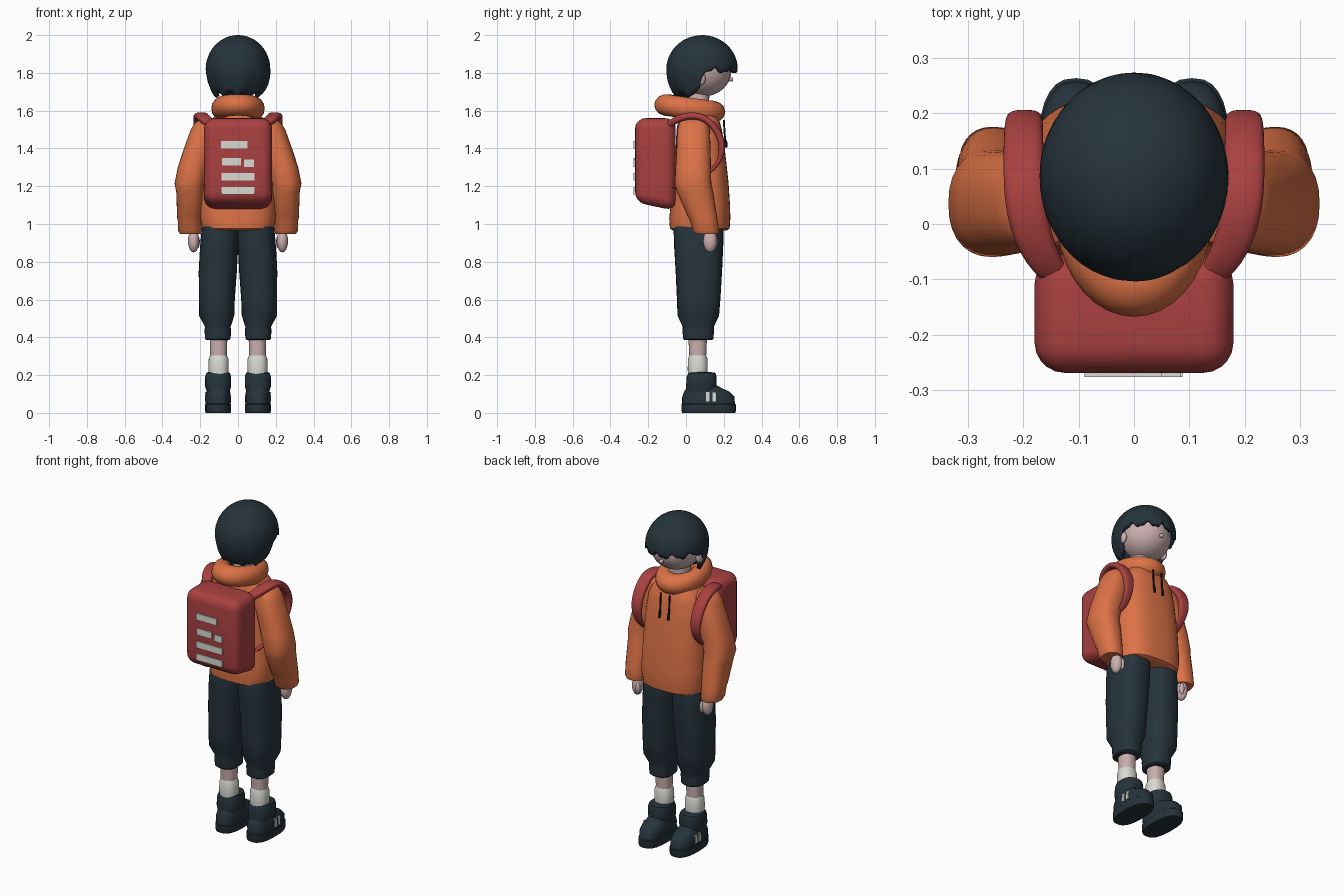
import bpy, bmesh, math
from mathutils import Vector, Matrix

if "Cube" in bpy.data.objects:
    bpy.data.objects.remove(bpy.data.objects["Cube"], do_unlink=True)


def material(name, r, g, b):
    m = bpy.data.materials.new(name)
    m.use_nodes = True
    m.diffuse_color = (r, g, b, 1)
    bsdf = next(n for n in m.node_tree.nodes if n.type == "BSDF_PRINCIPLED")
    bsdf.inputs["Base Color"].default_value = (r, g, b, 1)
    return m


navy = material("dark_navy", .019, .033, .044)
orange = material("orange", .72, .17, .062)
red = material("red", .40, .052, .052)
skin = material("skin", .60, .43, .43)
pale = material("off_white", .70, .70, .65)
black = material("black", .008, .01, .012)


def finish(name, bm, mat, mirror=False, subdiv=0, angle=40):
    """Turn a bmesh into a smooth shaded object."""
    bmesh.ops.recalc_face_normals(bm, faces=bm.faces)
    mesh = bpy.data.meshes.new(name)
    bm.to_mesh(mesh)
    bm.free()
    mesh.materials.append(mat)
    ob = bpy.data.objects.new(name, mesh)
    bpy.context.collection.objects.link(ob)
    bpy.ops.object.select_all(action="DESELECT")
    ob.select_set(True)
    bpy.context.view_layer.objects.active = ob
    bpy.ops.object.shade_smooth_by_angle(angle=math.radians(angle))
    if mirror:
        ob.modifiers.new("Mirror", "MIRROR").use_mirror_merge = False
    if subdiv:
        ob.modifiers.new("Subdivision", "SUBSURF").levels = subdiv
    return ob


def power(v, p):
    return math.copysign(abs(v) ** (2 / p), v)


def skin_rings(bm, rings):
    loops = [[bm.verts.new(co) for co in ring] for ring in rings]
    n = len(loops[0])
    for a, b in zip(loops, loops[1:]):
        for i in range(n):
            bm.faces.new((a[i], a[(i + 1) % n], b[(i + 1) % n], b[i]))
    bm.faces.new(loops[0])
    bm.faces.new(loops[-1])


def loft(name, sections, mat, mirror=False, p=2.3, n=28, angle=40):
    """Sections are (centre x, centre y, z, radius x, radius y)."""
    bm = bmesh.new()
    turns = [math.tau * i / n for i in range(n)]
    skin_rings(bm, [[(cx + rx * power(math.cos(t), p), cy + ry * power(math.sin(t), p), z)
                     for t in turns] for cx, cy, z, rx, ry in sections])
    return finish(name, bm, mat, mirror, angle=angle)


def ball(name, centre, radii, mat, mirror=False):
    bm = bmesh.new()
    bmesh.ops.create_uvsphere(bm, u_segments=24, v_segments=16, radius=1)
    bm.transform(Matrix.Translation(centre) @ Matrix.Diagonal((*radii, 1)))
    return finish(name, bm, mat, mirror)


def box(name, centre, size, mat, mirror=False):
    bm = bmesh.new()
    bmesh.ops.create_cube(bm, size=1)
    bm.transform(Matrix.Translation(centre) @ Matrix.Diagonal((*size, 1)))
    return finish(name, bm, mat, mirror)


# Shoes, socks and legs
loft("shoe_sole", [(.105, .12, 0, .066, .14), (.105, .12, .01, .069, .144),
                   (.105, .12, .045, .069, .144), (.105, .12, .05, .064, .138)],
     navy, True, 2.6)
loft("shoe_upper", [(.105, .12, .04, .066, .14), (.105, .118, .085, .068, .138),
                    (.105, .11, .112, .063, .12), (.105, .095, .132, .054, .093),
                    (.105, .085, .15, .045, .07)], navy, True, 2.5)
loft("shoe_collar", [(.105, .08, .11, .06, .078), (.105, .08, .14, .069, .08),
                     (.105, .083, .19, .069, .079), (.105, .084, .212, .062, .072),
                     (.105, .08, .216, .05, .05)], navy, True, 2.5)
for y in (.115, .15):
    box("shoe_stripe", (.171, y, .085), (.009, .018, .05), pale, True)
loft("sock", [(.103, .062, .18, .05, .05), (.103, .062, .23, .053, .053),
              (.103, .062, .285, .052, .052), (.103, .062, .305, .045, .045)], pale, True)
loft("lower_leg", [(.103, .062, .28, .044, .044), (.103, .062, .42, .047, .05)], skin, True)

# Trousers with gathered cuffs
loft("trouser_leg", [(.107, .065, .385, .06, .072), (.107, .065, .392, .068, .08),
                     (.107, .065, .44, .07, .084), (.107, .065, .455, .068, .082),
                     (.113, .065, .515, .093, .11), (.112, .067, .6, .095, .115),
                     (.107, .068, .75, .101, .123), (.1, .067, .88, .101, .13),
                     (.095, .067, .98, .097, .133), (.09, .067, 1.02, .09, .12)],
     navy, True, 2.5)

# Hooded top
loft("torso", [(0, .073, .965, .175, .14), (0, .073, .975, .19, .158), (0, .073, 1.03, .2, .162),
               (0, .076, 1.1, .2, .157), (0, .077, 1.22, .194, .148), (0, .075, 1.4, .182, .13),
               (0, .07, 1.5, .17, .12), (0, .068, 1.55, .145, .108), (0, .06, 1.6, .09, .09)],
     orange, p=2.7, n=40)
loft("sleeve", [(.15, .04, 1.56, .03, .04), (.16, .04, 1.54, .065, .075),
                (.172, .04, 1.5, .078, .086), (.205, .04, 1.4, .081, .09),
                (.236, .038, 1.3, .083, .094), (.256, .037, 1.215, .08, .097),
                (.253, .048, 1.17, .074, .096), (.255, .088, 1.035, .067, .077),
                (.255, .094, 1.02, .064, .073), (.255, .105, .965, .062, .071),
                (.253, .109, .948, .055, .062)], orange, True)
bm = bmesh.new()
around, tube = 36, 14
grid = []
for i in range(around):
    a = math.tau * i / around
    grid.append([])
    for j in range(tube):
        b = math.tau * j / tube
        r = 1 + .54 * math.cos(b)
        co = (.092 * r * math.cos(a), .02 + .122 * r * math.sin(a),
              1.612 + .058 * math.sin(b) - .018 * math.sin(a))
        grid[-1].append(bm.verts.new(co))
for i in range(around):
    for j in range(tube):
        k, m = (i + 1) % around, (j + 1) % tube
        bm.faces.new((grid[i][j], grid[k][j], grid[k][m], grid[i][m]))
finish("hood_collar", bm, orange)
loft("drawstring", [(.03, .213, 1.405, .007, .007), (.03, .211, 1.44, .007, .007),
                    (.03, .207, 1.445, .005, .005), (.03, .2, 1.55, .005, .005)],
     black, True, 2, 8)

# Hands
ball("palm", (.235, .128, .91), (.03, .037, .06), skin, True)
ball("thumb", (.215, .155, .905), (.013, .014, .035), skin, True)

# Head
loft("neck", [(0, .06, 1.55, .06, .06), (0, .065, 1.74, .06, .06)], skin)
ball("head", (0, .09, 1.81), (.145, .15, .135), skin)
ball("nose", (0, .238, 1.765), (.012, .012, .012), skin)
ball("ear", (.145, .078, 1.77), (.018, .026, .036), skin, True)


# Hair cap with a ragged fringe and a longer back
def hair_edge(a):
    wave = .013 * math.sin(11 * a + 1) + .006 * math.sin(23 * a)
    t = min(1, max(0, (abs(math.degrees(a)) - 86) / 14))
    t = t * t * (3 - 2 * t)
    return 1.812 * (1 - t) + 1.685 * t + wave


bm = bmesh.new()
cols, rows = 96, 14
apex = bm.verts.new((0, .085, 2))
strands = []
for i in range(cols):
    a = math.tau * i / cols - math.pi
    end = math.acos((hair_edge(a) - 1.82) / .18)
    strand = []
    for j in range(1, rows + 1):
        phi = end * j / rows
        z = 1.82 + .18 * math.cos(phi)
        low = max(0, (1.82 - z) / .15)
        r = math.sin(phi) if phi < math.pi / 2 else 1 - .27 * low ** 2
        r *= 1 + .025 * min(1, 2 * low) * math.sin(9 * a)
        strand.append(bm.verts.new((.171 * r * math.sin(a), .085 + .189 * r * math.cos(a), z)))
    strands.append(strand)
for a, b in zip(strands, strands[1:] + strands[:1]):
    bm.faces.new((apex, a[0], b[0]))
    for j in range(rows - 1):
        bm.faces.new((a[j], a[j + 1], b[j + 1], b[j]))
hair = finish("hair", bm, navy, angle=60)
shell = hair.modifiers.new("Thickness", "SOLIDIFY")
shell.thickness, shell.offset = .022, -1
ball("nape_hair", (0, .0, 1.75), (.125, .075, .085), navy)

# Backpack body, sloped under the outer edge
bm = bmesh.new()
bmesh.ops.create_cube(bm, size=1)
bm.transform(Matrix.Translation((0, -.162, 1.315)) @ Matrix.Diagonal((.36, .215, .49, 1)))
for v in bm.verts:
    if v.co.y < -.2 and v.co.z < 1.2:
        v.co.z += .045
bmesh.ops.bevel(bm, geom=bm.edges[:], offset=.055, segments=5, profile=.5, affect="EDGES")
finish("backpack", bm, red)

# Pale trim strips on the backpack
for x, z, w, h in ((-.02, 1.42, .14, .04), (-.035, 1.33, .1, .04), (.058, 1.322, .055, .04),
                   (0, 1.25, .175, .04), (0, 1.175, .175, .04)):
    box("backpack_strip", (x, -.2725, z), (w, .009, h), pale)

# Shoulder straps swept over the shoulder and back under the arm
path = [(.13, -.11, 1.51, .03), (.175, -.055, 1.555, .037), (.198, .03, 1.58, .039),
        (.2, .11, 1.56, .038), (.2, .175, 1.485, .037), (.198, .198, 1.4, .034),
        (.195, .172, 1.31, .022), (.19, .08, 1.24, .015), (.16, -.09, 1.19, .013)]
points = [Vector(q[:3]) for q in path]
side = Vector((1, 0, 0))
rings = []
for i, q in enumerate(path):
    tangent = points[min(i + 1, len(path) - 1)] - points[max(i - 1, 0)]
    normal = tangent.cross(side).normalized()
    thick = .02 if i < 6 else .01
    rings.append([points[i] + side * q[3] * power(math.cos(t), 3) + normal * thick * power(math.sin(t), 3)
                  for t in (math.tau * k / 10 for k in range(10))])
bm = bmesh.new()
skin_rings(bm, rings)
finish("shoulder_strap", bm, red, True, 2, 60)
